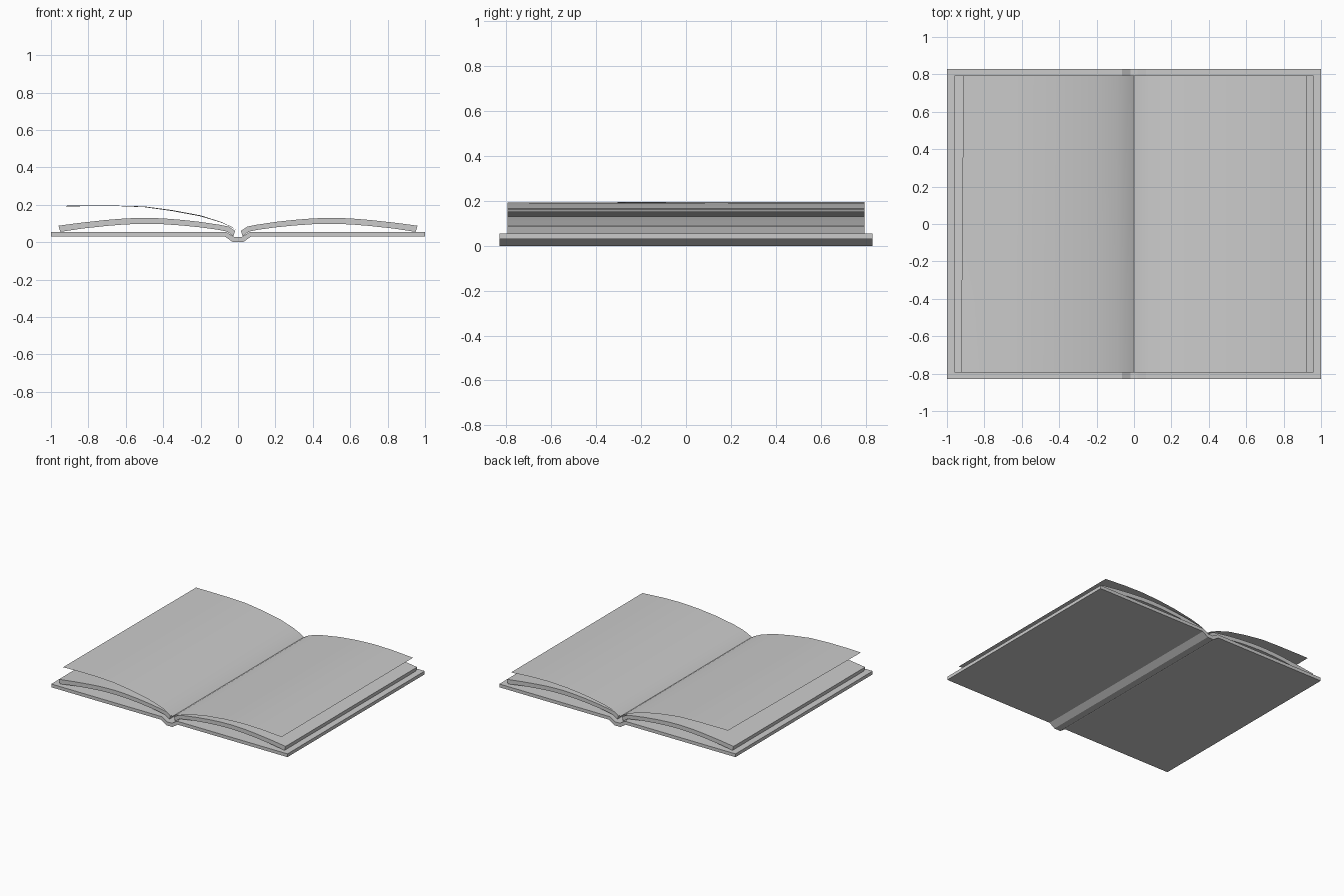
import bpy, bmesh

if "Cube" in bpy.data.objects:
    bpy.data.objects.remove(bpy.data.objects["Cube"])


def finish(bm, name, angle=0.6):
    mesh = bpy.data.meshes.new(name)
    bm.to_mesh(mesh)
    bm.free()
    ob = bpy.data.objects.new(name, mesh)
    bpy.context.collection.objects.link(ob)
    bpy.ops.object.select_all(action='DESELECT')
    ob.select_set(True)
    bpy.context.view_layer.objects.active = ob
    bpy.ops.object.shade_smooth_by_angle(angle=angle)
    return ob


def slab(name, top, bottom, half, angle=0.6):
    """Solid strip between matching top and bottom profiles, extruded along y."""
    bm = bmesh.new()
    rows = [[(bm.verts.new((x, y, z)), bm.verts.new((u, y, w)))
             for (x, z), (u, w) in zip(top, bottom)] for y in (-half, half)]
    f, b = rows
    for i in range(len(top) - 1):
        j = i + 1
        bm.faces.new((f[i][0], f[j][0], b[j][0], b[i][0]))
        bm.faces.new((f[i][1], b[i][1], b[j][1], f[j][1]))
        bm.faces.new((f[i][0], f[i][1], f[j][1], f[j][0]))
        bm.faces.new((b[i][0], b[j][0], b[j][1], b[i][1]))
    for i in (0, -1):
        bm.faces.new((f[i][0], b[i][0], b[i][1], f[i][1]))
    bmesh.ops.recalc_face_normals(bm, faces=bm.faces)
    return finish(bm, name, angle)


def sheet(name, front, back, half):
    """Single-surface page lofted between its front and back edge curves."""
    bm = bmesh.new()
    rows = []
    for k in range(5):
        t = k / 4
        rows.append([bm.verts.new((a[0] + (b[0] - a[0]) * t, half * (2 * t - 1),
                                   a[1] + (b[1] - a[1]) * t))
                     for a, b in zip(front, back)])
    for r, s in zip(rows, rows[1:]):
        for i in range(len(r) - 1):
            bm.faces.new((r[i], r[i + 1], s[i + 1], s[i]))
    for face in bm.faces:
        face.normal_update()
        if face.normal.z < 0:
            face.normal_flip()
    return finish(bm, name, 1.0)


# Cover: two boards joined by a dipped spine
cover_top = [(-1, .055), (-.065, .055), (-.02, .028), (.02, .028), (.065, .055), (1, .055)]
cover_bottom = [(-1, .03), (-.07, .03), (-.027, 0), (.027, 0), (.07, .03), (1, .03)]
slab("cover", cover_top, cover_bottom, .83, .3)

# Arched page blocks, mirrored about the spine
block_top = [(.015, .06), (.05, .083), (.1, .093), (.2, .108), (.3, .119), (.4, .127),
             (.5, .13), (.6, .127), (.7, .119), (.83, .105), (.96, .088)]
block_bottom = [(.025, .032), (.06, .057), (.105, .066), (.2, .079), (.3, .089), (.4, .096),
                (.5, .098), (.6, .095), (.7, .087), (.83, .073), (.95, .055)]
for side, sx in (("left", -1), ("right", 1)):
    slab(side + "_page_block", [(sx * x, z) for x, z in block_top],
         [(sx * x, z) for x, z in block_bottom], .795)

# Loose pages lifting off each block
right = [(0, .06), (.03, .078), (.08, .098), (.15, .116), (.3, .142), (.45, .158),
         (.6, .165), (.75, .162), (.925, .15)]
sheet("right_loose_page", right, right, .795)
left_front = [(0, .06), (-.03, .078), (-.09, .105), (-.2, .138), (-.35, .166),
              (-.5, .187), (-.65, .193), (-.8, .193), (-.925, .19)]
left_back = [(0, .06), (-.03, .08), (-.09, .108), (-.2, .143), (-.35, .171),
             (-.5, .191), (-.65, .195), (-.8, .196), (-.912, .196)]
sheet("left_loose_page", left_front, left_back, .795)
